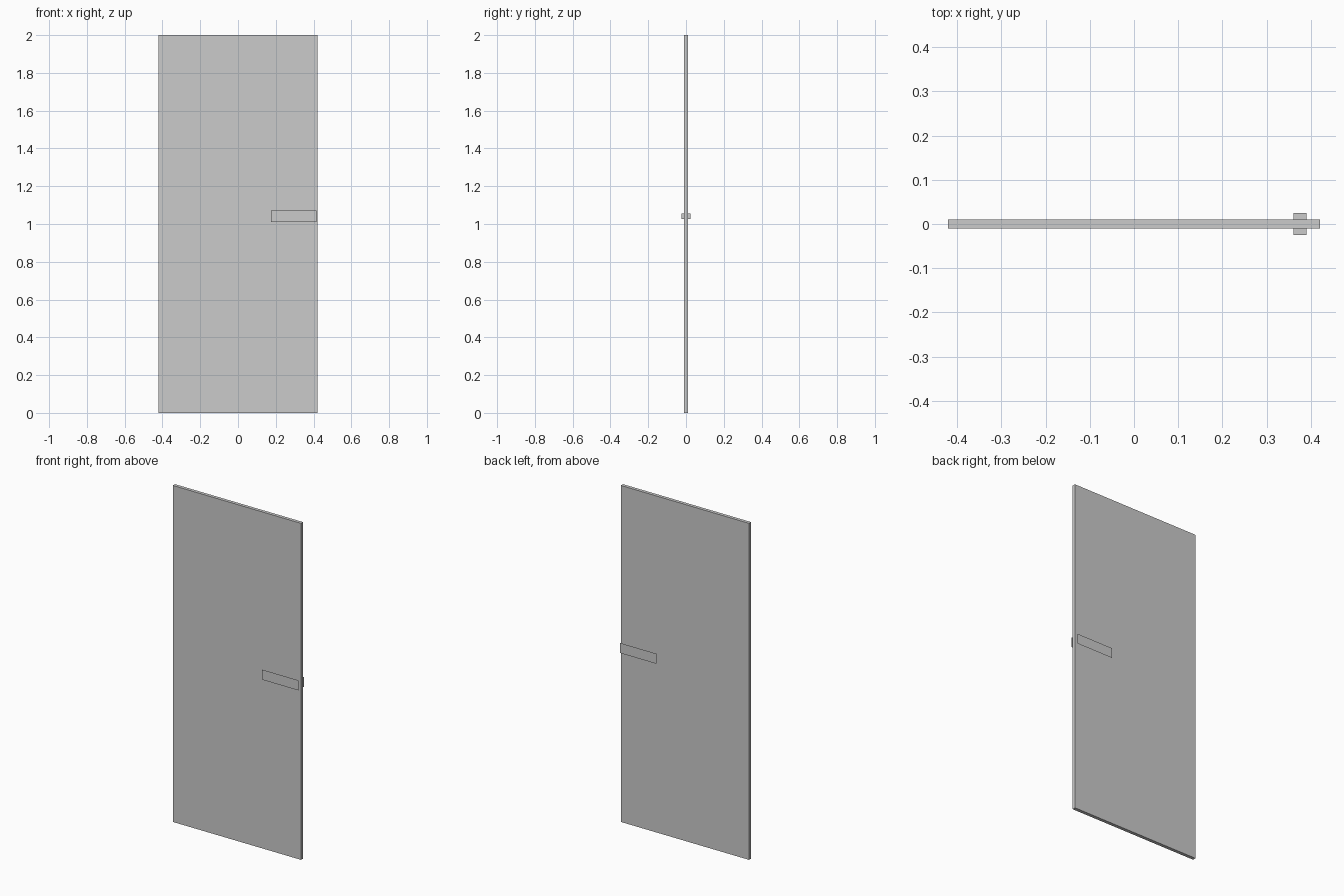
import bpy
import bmesh
from mathutils import Vector

if "Cube" in bpy.data.objects:
    bpy.data.objects.remove(bpy.data.objects["Cube"])


def make_object(name, bm):
    mesh = bpy.data.meshes.new(name)
    bm.to_mesh(mesh)
    bm.free()
    obj = bpy.data.objects.new(name, mesh)
    bpy.context.collection.objects.link(obj)
    return obj


def box(name, lo, hi):
    lo, hi = Vector(lo), Vector(hi)
    bm = bmesh.new()
    bmesh.ops.create_cube(bm, size=1)
    bmesh.ops.scale(bm, vec=hi - lo, verts=bm.verts)
    bmesh.ops.translate(bm, vec=(lo + hi) / 2, verts=bm.verts)
    return make_object(name, bm)


def flat_plate(name, x0, x1, z0, z1, y):
    # single face looking towards -y
    bm = bmesh.new()
    corners = [(x0, y, z0), (x1, y, z0), (x1, y, z1), (x0, y, z1)]
    bm.faces.new([bm.verts.new(c) for c in corners])
    return make_object(name, bm)


def mirror_y(obj):
    mod = obj.modifiers.new("both_sides", 'MIRROR')
    mod.use_axis = (False, True, False)
    mod.use_mirror_merge = False


# Door slab
box("door_panel", (-0.421, -0.01, 0), (0.421, 0.01, 2))

# Short stem on each face of the door
stem = box("handle_stem", (0.361, -0.025, 1.027), (0.390, -0.01, 1.055))
mirror_y(stem)

# Paper-thin lever plate carried by the stem
lever = flat_plate("handle_lever", 0.175, 0.415, 1.011, 1.071, -0.025)
mirror_y(lever)
